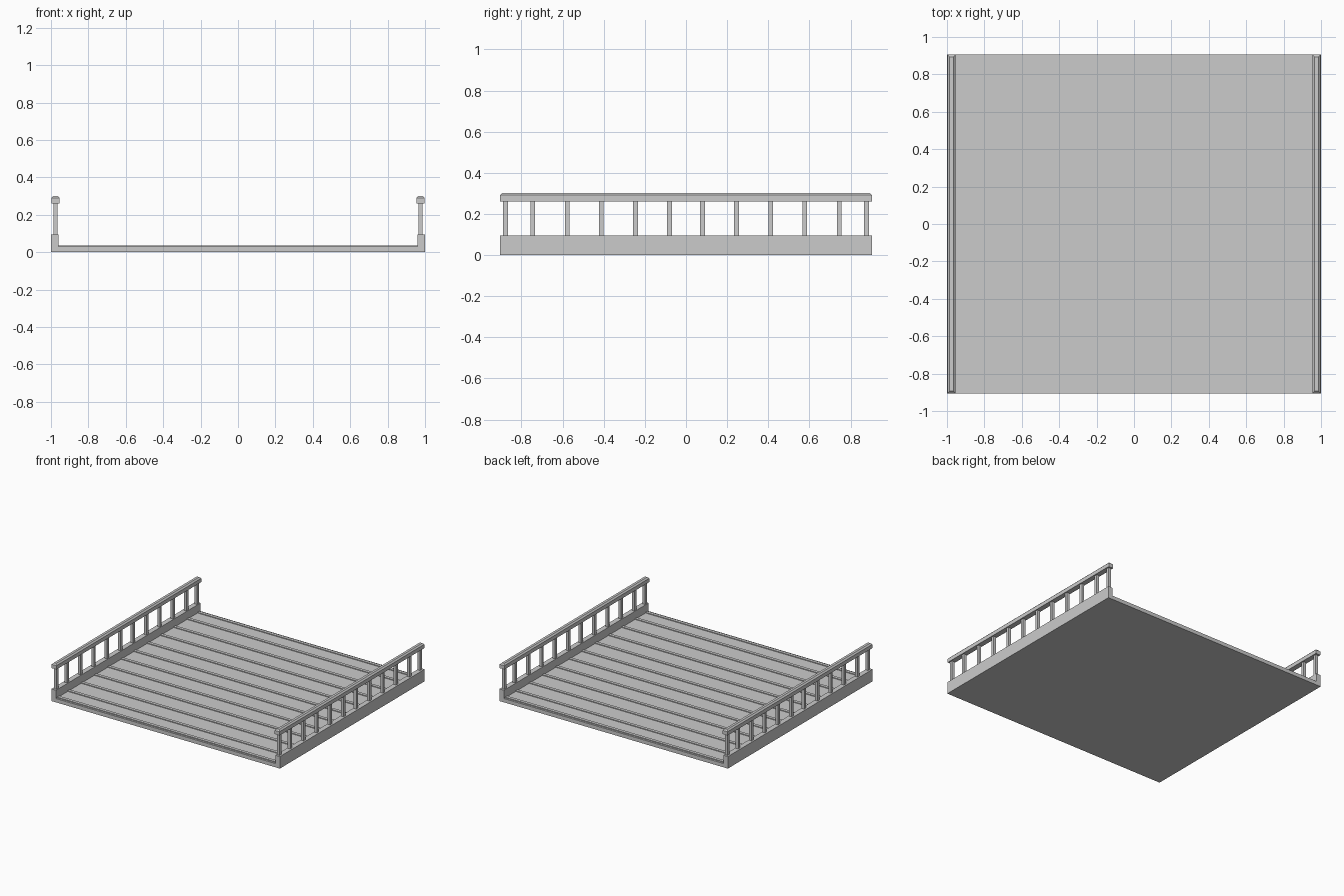
import bpy, bmesh

if "Cube" in bpy.data.objects:
    bpy.data.objects.remove(bpy.data.objects["Cube"])

L = 0.905  # half length


def add_mesh(name, bm):
    bmesh.ops.recalc_face_normals(bm, faces=bm.faces)
    me = bpy.data.meshes.new(name)
    bm.to_mesh(me)
    bm.free()
    ob = bpy.data.objects.new(name, me)
    bpy.context.collection.objects.link(ob)
    return ob


def box(name, x0, x1, y0, y1, z0, z1):
    bm = bmesh.new()
    bmesh.ops.create_cube(bm, size=1)
    for v in bm.verts:
        v.co = (x1 if v.co.x > 0 else x0, y1 if v.co.y > 0 else y0,
                z1 if v.co.z > 0 else z0)
    return add_mesh(name, bm)


def handrail(name, cx):
    # box rail with its top edges bevelled all round
    ob = box(name, cx - 0.021, cx + 0.021, -L, L, 0.261, 0.302)
    bm = bmesh.new()
    bm.from_mesh(ob.data)
    top = [e for e in bm.edges if all(v.co.z > 0.3 for v in e.verts)]
    bmesh.ops.bevel(bm, geom=top, offset=0.011, segments=1, affect='EDGES')
    bm.to_mesh(ob.data)
    bm.free()


# floor of the bridge
box("deck", -0.96, 0.96, -L, L, 0, 0.03)

# crosswise cleats lined up with the railing posts
half = [0.08, 0.246, 0.412, 0.578, 0.745, 0.878]
stations = [s * y for y in half for s in (-1, 1)]
for y in stations:
    box("deck_cleat", -0.96, 0.96, y - 0.0125, y + 0.0125, 0.025, 0.036)

# side beams, posts and handrails
for side, s in (("left", -1), ("right", 1)):
    xs = sorted((s * 0.96, s * 1.0))
    box(side + "_beam", *xs, -L, L, 0, 0.095)
    for y in stations:
        box(side + "_post", s * 0.976 - 0.011, s * 0.976 + 0.011,
            y - 0.0115, y + 0.0115, 0.09, 0.265)
    handrail(side + "_handrail", s * 0.976)
